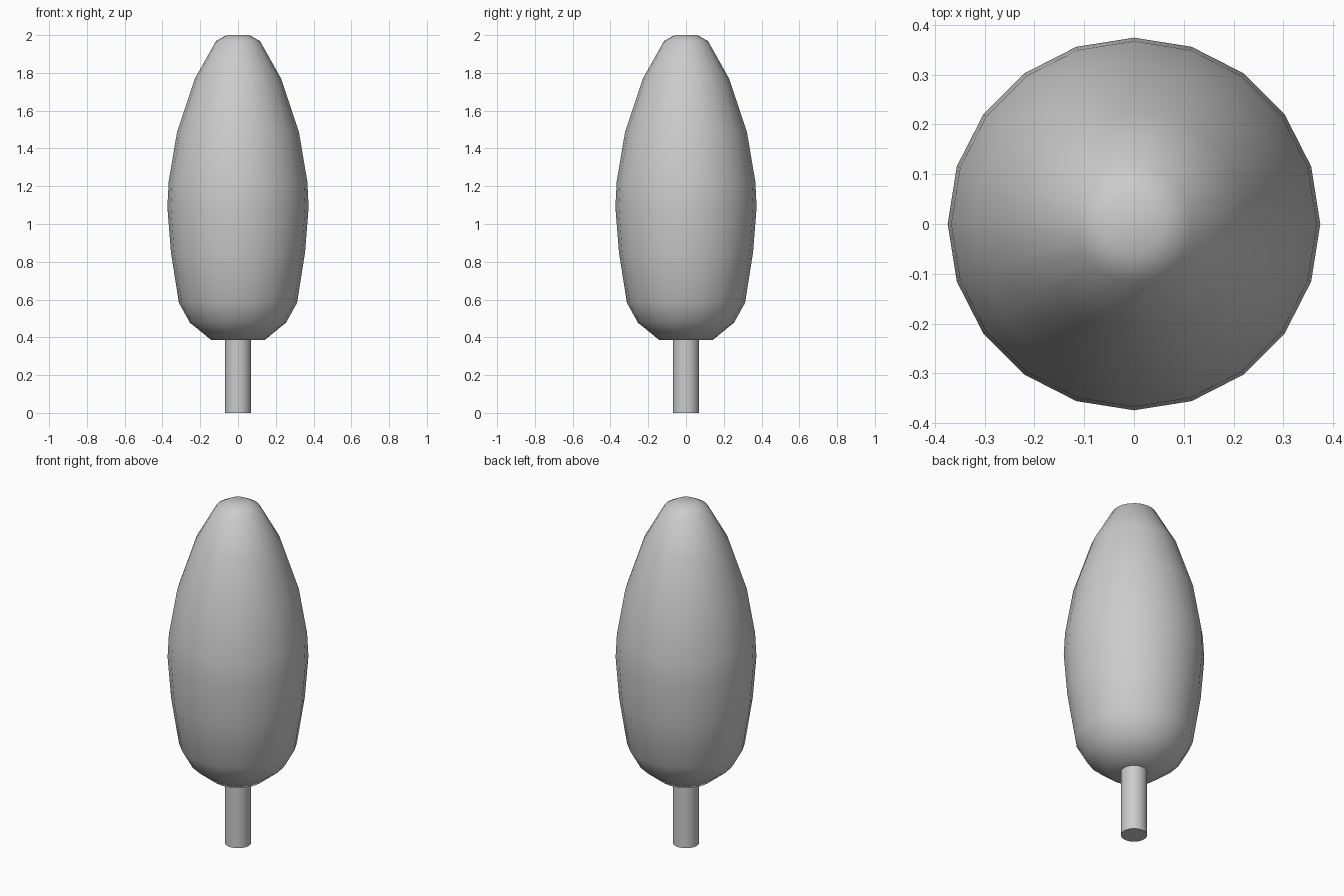
import bpy, bmesh
from math import cos, sin, pi, radians

if "Cube" in bpy.data.objects:
    bpy.data.objects.remove(bpy.data.objects["Cube"])


def lathe(name, profile, sides, angle):
    """Revolve (radius, z) rings around z and cap both ends."""
    bm = bmesh.new()
    rings = [[bm.verts.new((r * cos(2 * pi * i / sides), r * sin(2 * pi * i / sides), z))
              for i in range(sides)] for r, z in profile]
    for a, b in zip(rings, rings[1:]):
        for i in range(sides):
            j = (i + 1) % sides
            bm.faces.new((a[i], a[j], b[j], b[i]))
    bm.faces.new(rings[0][::-1])
    bm.faces.new(rings[-1])
    me = bpy.data.meshes.new(name)
    bm.to_mesh(me)
    bm.free()
    ob = bpy.data.objects.new(name, me)
    bpy.context.collection.objects.link(ob)
    bpy.ops.object.select_all(action='DESELECT')
    ob.select_set(True)
    bpy.context.view_layer.objects.active = ob
    bpy.ops.object.shade_smooth_by_angle(angle=radians(angle))
    return ob


# Trunk, running slightly up into the foliage
lathe("trunk", [(0.07, 0), (0.07, 0.42)], 20, 40)

# Tall tapered foliage
lathe("foliage", [(0.143, 0.387), (0.254, 0.477), (0.313, 0.583), (0.355, 0.85),
                  (0.374, 1.09), (0.367, 1.225), (0.323, 1.485), (0.228, 1.77),
                  (0.117, 1.968), (0.06, 2.0)], 20, 60)
